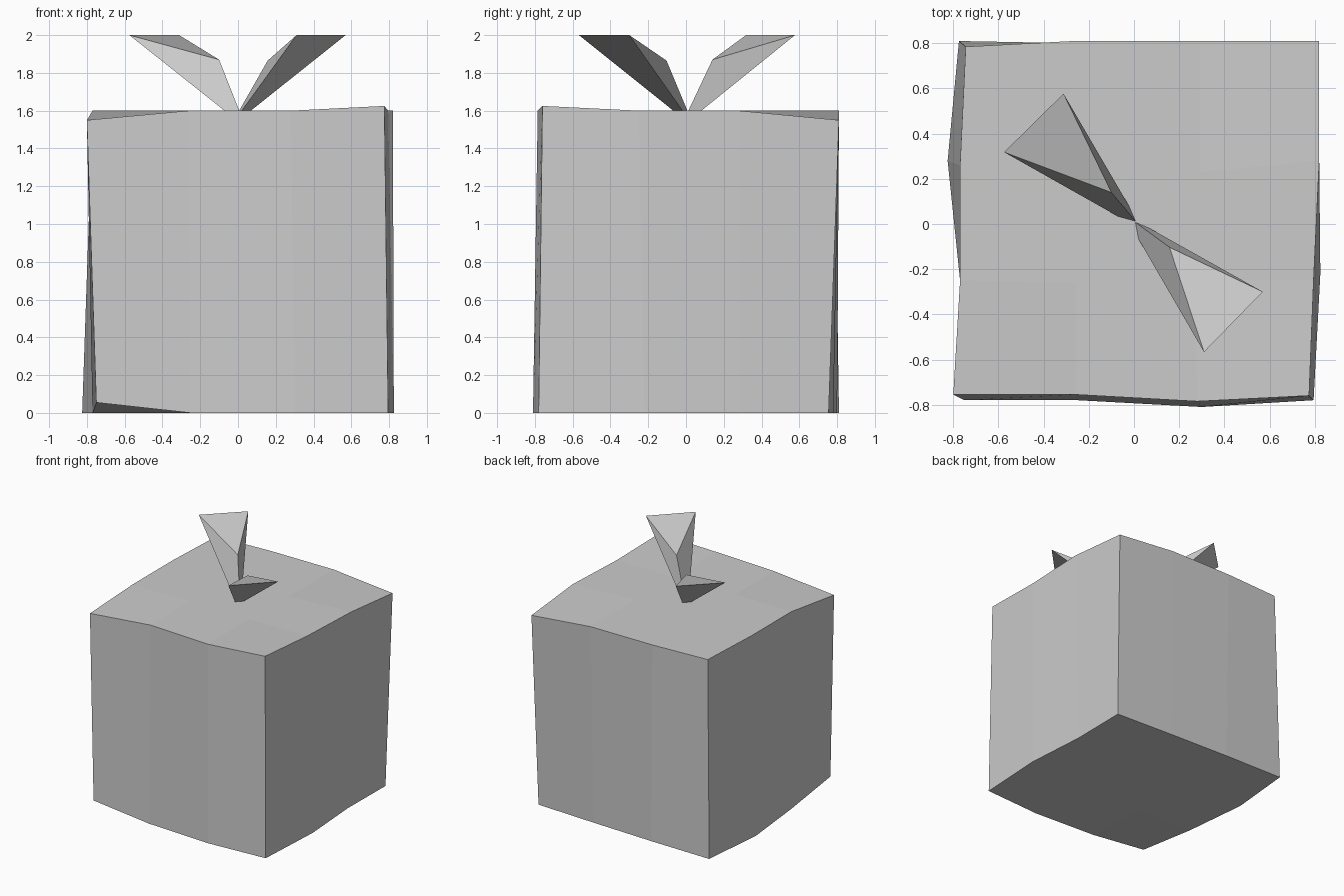
import bpy, bmesh

if "Cube" in bpy.data.objects:
    bpy.data.objects.remove(bpy.data.objects["Cube"])


def make_object(name, bm):
    bmesh.ops.recalc_face_normals(bm, faces=bm.faces)
    mesh = bpy.data.meshes.new(name)
    bm.to_mesh(mesh)
    bm.free()
    obj = bpy.data.objects.new(name, mesh)
    bpy.context.collection.objects.link(obj)
    return obj


# Block body: two hand-wobbled 4x4 layers, rows run front to back
TOP = [
    [(-0.80, -0.755), (-0.26, -0.755), (0.28, -0.785), (0.775, -0.76)],
    [(-0.77, -0.25), (-0.26, -0.26), (0.27, -0.25), (0.795, -0.25)],
    [(-0.77, 0.26), (-0.26, 0.27), (0.29, 0.23), (0.82, 0.28)],
    [(-0.745, 0.785), (-0.27, 0.81), (0.29, 0.81), (0.82, 0.81)],
]
BOTTOM = [
    [(-0.75, -0.78), (-0.25, -0.78), (0.30, -0.81), (0.795, -0.78)],
    [(-0.77, -0.25), (-0.26, -0.26), (0.27, -0.26), (0.825, -0.22)],
    [(-0.825, 0.28), (-0.26, 0.27), (0.27, 0.27), (0.79, 0.28)],
    [(-0.775, 0.81), (-0.25, 0.80), (0.28, 0.78), (0.795, 0.755)],
]
TOP_HEIGHTS = {(0, 0): 1.55, (0, 3): 1.625, (3, 3): 1.55}
BOTTOM_HEIGHTS = {(0, 0): 0.055}


def layer(bm, rows, base, heights):
    v = [[bm.verts.new((x, y, heights.get((j, i), base)))
          for i, (x, y) in enumerate(row)] for j, row in enumerate(rows)]
    for j in range(3):
        for i in range(3):
            bm.faces.new((v[j][i], v[j][i + 1], v[j + 1][i + 1], v[j + 1][i]))
    # return the rim in order
    return (v[0][:3] + [v[j][3] for j in range(3)]
            + v[3][:0:-1] + [v[j][0] for j in (3, 2, 1)])


bm = bmesh.new()
upper = layer(bm, TOP, 1.6, TOP_HEIGHTS)
lower = layer(bm, BOTTOM, 0.0, BOTTOM_HEIGHTS)
for k in range(12):
    n = (k + 1) % 12
    bm.faces.new((lower[k], lower[n], upper[n], upper[k]))
make_object("block_body", bm)


# Leaves: slim tetrahedra whose points sink into the block
def leaf(name, *points):
    bm = bmesh.new()
    a, b, c, d = [bm.verts.new(p) for p in points]
    for tri in ((a, b, c), (a, c, d), (a, d, b), (b, d, c)):
        bm.faces.new(tri)
    make_object(name, bm)


leaf("leaf_right", (-0.045, 0.045, 1.51), (0.157, -0.103, 1.865),
     (0.57, -0.30, 2.0), (0.31, -0.567, 2.0))
leaf("leaf_left", (0.042, -0.03, 1.51), (-0.10, 0.14, 1.87),
     (-0.575, 0.318, 2.0), (-0.312, 0.577, 2.0))
